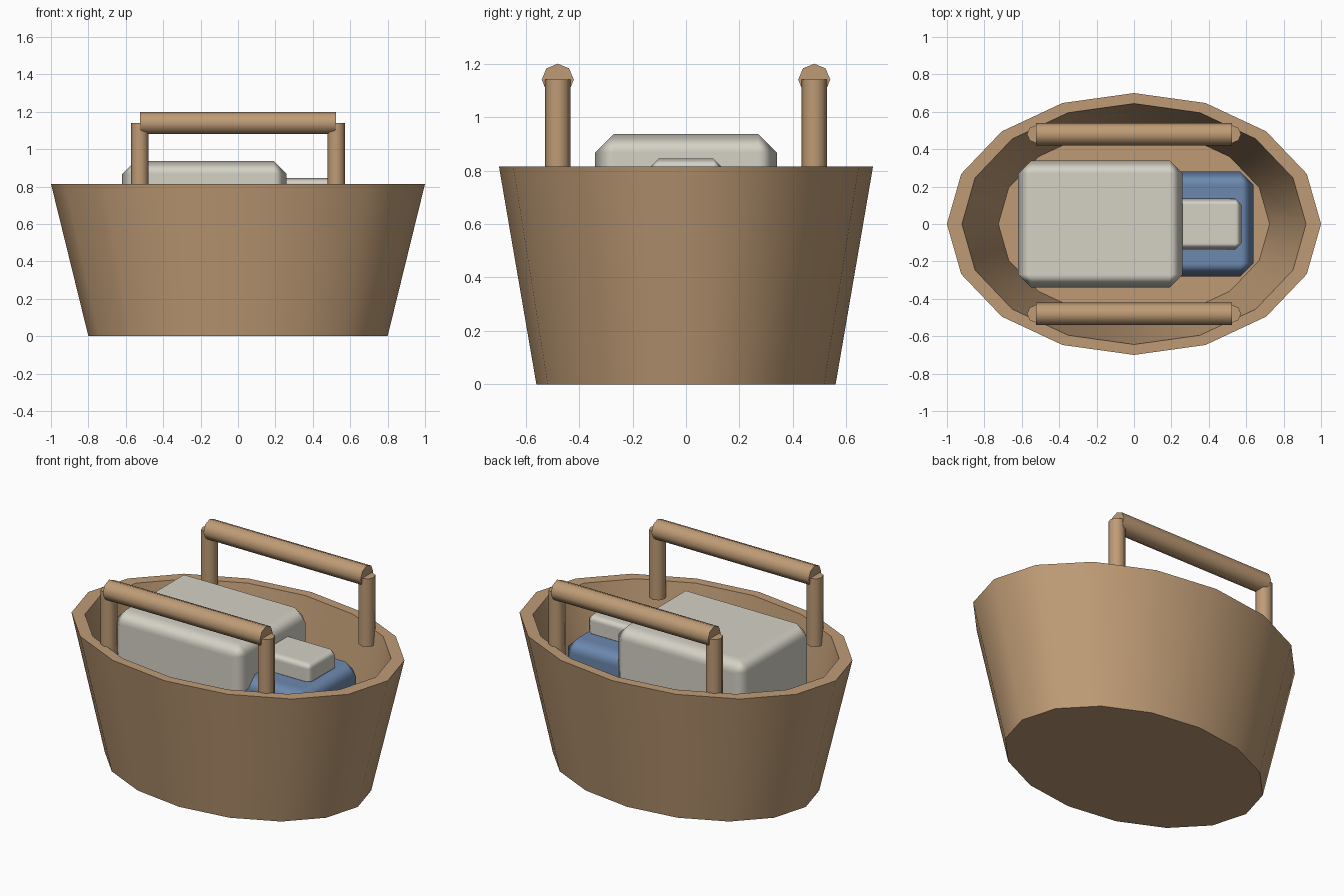
import bpy, bmesh, math
from mathutils import Matrix

cube = bpy.data.objects.get("Cube")
if cube:
    bpy.data.objects.remove(cube, do_unlink=True)


def material(name, rgb):
    m = bpy.data.materials.new(name)
    m.use_nodes = True
    m.diffuse_color = (*rgb, 1)
    bsdf = next(n for n in m.node_tree.nodes if n.type == 'BSDF_PRINCIPLED')
    bsdf.inputs["Base Color"].default_value = (*rgb, 1)
    bsdf.inputs["Roughness"].default_value = 0.8
    return m


wicker = material("wicker tan", (0.52, 0.33, 0.18))
linen = material("linen white", (0.66, 0.64, 0.56))
cloth = material("cloth blue", (0.15, 0.25, 0.43))


def finish(name, bm, mat, angle):
    """Turn a bmesh into a named, coloured object, smooth below the angle."""
    bmesh.ops.recalc_face_normals(bm, faces=bm.faces)
    mesh = bpy.data.meshes.new(name)
    bm.to_mesh(mesh)
    bm.free()
    mesh.materials.append(mat)
    obj = bpy.data.objects.new(name, mesh)
    bpy.context.collection.objects.link(obj)
    bpy.ops.object.select_all(action='DESELECT')
    obj.select_set(True)
    bpy.context.view_layer.objects.active = obj
    bpy.ops.object.shade_smooth_by_angle(angle=math.radians(angle))
    return obj


def basket(sides=16, squash=0.7, height=0.815):
    """Oval tub: outer wall, rim, inner wall and floor from four rings."""
    bm = bmesh.new()
    rings = []
    for r, z in ((0.8, 0), (1, height), (0.92, height), (0.725, 0.02)):
        turns = [math.tau * i / sides for i in range(sides)]
        rings.append([bm.verts.new((r * math.cos(a), r * squash * math.sin(a), z))
                      for a in turns])
    for low, high in zip(rings, rings[1:]):
        for i in range(sides):
            j = (i + 1) % sides
            bm.faces.new((low[i], low[j], high[j], high[i]))
    bm.faces.new(rings[0])
    bm.faces.new(rings[-1])
    return finish("basket", bm, wicker, 40)


def rod(name, radius, length, centre, along_x=False):
    bm = bmesh.new()
    bmesh.ops.create_cone(bm, cap_ends=True, segments=8, radius1=radius,
                          radius2=radius, depth=length)
    turn = Matrix.Rotation(math.pi / 2 if along_x else 0, 4, 'Y')
    bm.transform(Matrix.Translation(centre) @ turn)
    return finish(name, bm, wicker, 50)


def soft_box(name, low, high, chamfer, mat):
    """Chamfered block with softened edges around flat faces."""
    bm = bmesh.new()
    bmesh.ops.create_cube(bm, size=1)
    size = [b - a for a, b in zip(low, high)]
    mid = [(a + b) / 2 for a, b in zip(low, high)]
    bm.transform(Matrix.Translation(mid) @ Matrix.Diagonal((*size, 1)))
    obj = finish(name, bm, mat, 30)
    bevel = obj.modifiers.new("chamfer", 'BEVEL')
    bevel.width = chamfer
    bevel.segments = 1
    bevel.harden_normals = True
    return obj


basket()

# Two handles, each a bar on a pair of posts
for side, y in (("front", -0.48), ("back", 0.48)):
    rod(side + "_handle_bar", 0.06, 1.05, (0, y, 1.14), along_x=True)
    for end, x in (("right", -0.525), ("left", 0.525)):
        rod(f"{side}_{end}_handle_post", 0.047, 0.41, (x, y, 0.935))

# Folded contents
soft_box("large_bundle", (-0.62, -0.34, 0.12), (0.26, 0.34, 0.937), 0.07, linen)
soft_box("blue_blanket", (-0.2, -0.28, 0.14), (0.64, 0.28, 0.735), 0.07, cloth)
soft_box("small_pillow", (0.15, -0.135, 0.71), (0.575, 0.135, 0.845), 0.032, linen)
